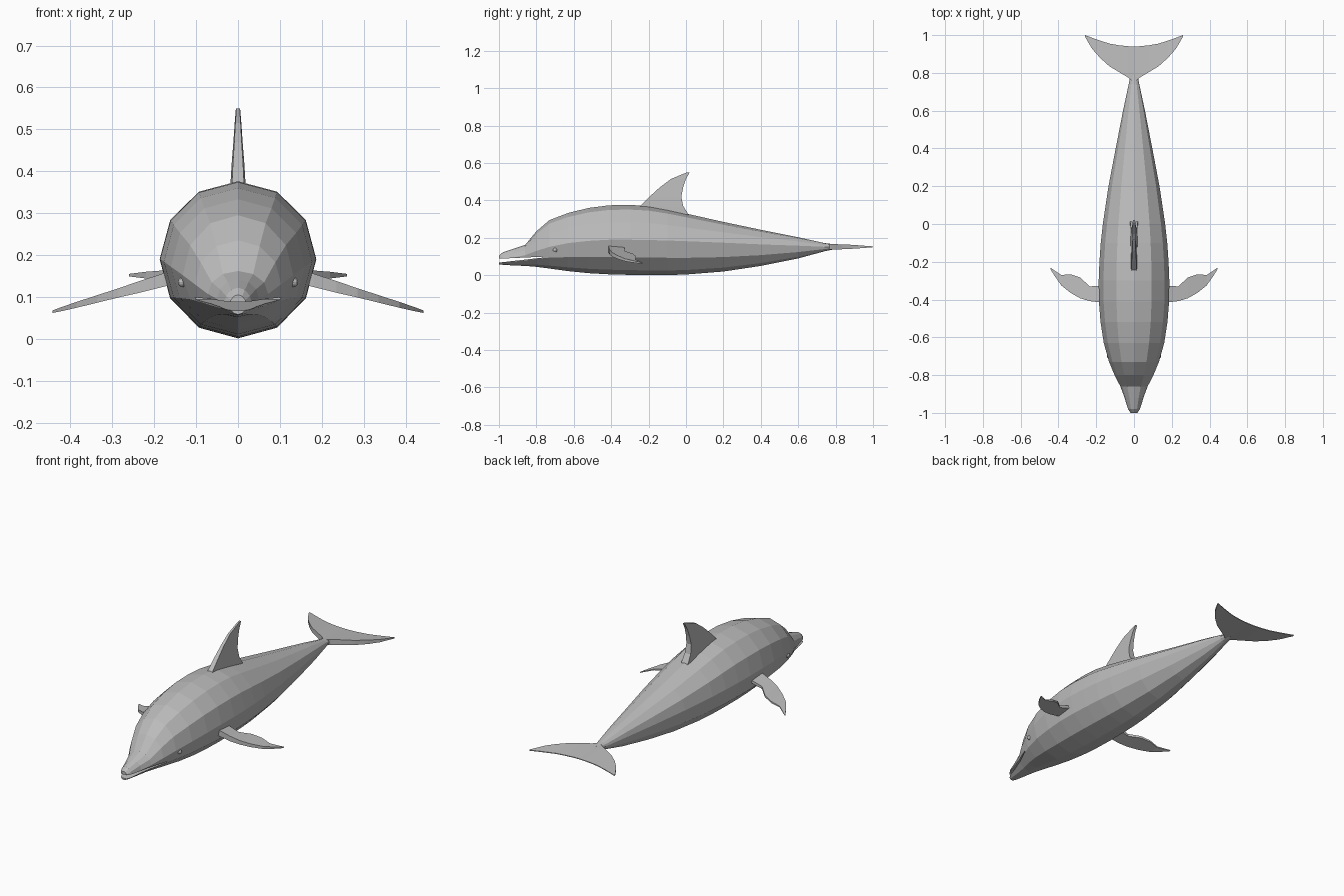
import bpy, bmesh, math
from mathutils import Vector

grey = bpy.data.materials.new("dolphin grey")
grey.diffuse_color = (0.5, 0.5, 0.5, 1)


def add_object(name, bm):
    bmesh.ops.recalc_face_normals(bm, faces=bm.faces)
    mesh = bpy.data.meshes.new(name)
    bm.to_mesh(mesh)
    bm.free()
    mesh.materials.append(grey)
    ob = bpy.data.objects.new(name, mesh)
    bpy.context.collection.objects.link(ob)
    return ob


def loft(name, rings):
    """Skin a closed solid through rings with equal point counts."""
    bm = bmesh.new()
    rows = [[bm.verts.new(p) for p in ring] for ring in rings]
    n = len(rows[0])
    for a, b in zip(rows, rows[1:]):
        for i in range(n):
            j = (i + 1) % n
            bm.faces.new((a[i], a[j], b[j], b[i]))
    bm.faces.new(rows[0])
    bm.faces.new(rows[-1])
    return add_object(name, bm)


# Body stations: y, half width, bottom, widest height, top
stations = [
    (-1.00, 0.020, 0.058, 0.080, 0.105), (-0.98, 0.033, 0.056, 0.083, 0.122),
    (-0.92, 0.050, 0.052, 0.095, 0.142), (-0.86, 0.072, 0.050, 0.107, 0.162),
    (-0.80, 0.103, 0.045, 0.130, 0.235), (-0.73, 0.132, 0.036, 0.152, 0.295),
    (-0.63, 0.160, 0.022, 0.172, 0.333), (-0.52, 0.177, 0.011, 0.184, 0.360),
    (-0.41, 0.186, 0.005, 0.190, 0.374), (-0.30, 0.187, 0.002, 0.190, 0.376),
    (-0.20, 0.183, 0.001, 0.188, 0.370), (-0.10, 0.176, 0.001, 0.186, 0.352),
    (0.00, 0.165, 0.004, 0.182, 0.330), (0.20, 0.135, 0.020, 0.174, 0.285),
    (0.40, 0.097, 0.050, 0.165, 0.243), (0.60, 0.058, 0.090, 0.158, 0.203),
    (0.74, 0.028, 0.128, 0.152, 0.172), (0.79, 0.018, 0.138, 0.152, 0.166),
]


def body_ring(y, w, low, mid, top):
    ring = []
    for k in range(12):
        a = k * math.pi / 6
        c = math.cos(a)
        z = mid + c * ((top - mid) if c > 0 else (mid - low))
        ring.append((w * math.sin(a), y, z))
    return ring


body = loft("body", [body_ring(*s) for s in stations])

# Open mouth, cut as a thin wedge
wedge = [(-1.05, 0.086), (-0.77, 0.099), (-0.77, 0.094), (-1.05, 0.062)]
cutter = loft("mouth_cutter", [[(x, y, z) for y, z in wedge] for x in (-0.3, 0.3)])
cutter.hide_render = True
mod = body.modifiers.new("mouth", 'BOOLEAN')
mod.operation = 'DIFFERENCE'
mod.solver = 'EXACT'
mod.object = cutter
bpy.context.view_layer.objects.active = body
bpy.ops.object.modifier_apply(modifier=mod.name)
bpy.data.objects.remove(cutter)

# Dorsal fin: z, front y, back y, half thickness
dorsal = [
    (0.30, -0.27, 0.020, 0.021), (0.33, -0.265, 0.010, 0.020),
    (0.37, -0.245, -0.015, 0.018), (0.42, -0.195, -0.025, 0.015),
    (0.47, -0.140, -0.015, 0.011), (0.515, -0.080, 0.000, 0.008),
    (0.55, 0.005, 0.020, 0.005),
]
loft("dorsal_fin", [[(-t * 0.8, f, z), (t * 0.8, f, z), (t, b, z), (-t, b, z)]
                    for z, f, b, t in dorsal])

# Flippers: x, front y, back y, half thickness; sloping down outwards
flipper = [
    (0.13, -0.415, -0.325, 0.018), (0.18, -0.415, -0.328, 0.016),
    (0.235, -0.408, -0.330, 0.014), (0.285, -0.393, -0.283, 0.011),
    (0.335, -0.365, -0.266, 0.009), (0.385, -0.325, -0.270, 0.007),
    (0.42, -0.275, -0.247, 0.005), (0.443, -0.238, -0.230, 0.003),
]
# Tail flukes: same columns, lying level
fluke = [
    (0.00, 0.75, 0.940, 0.016), (0.03, 0.775, 0.941, 0.015),
    (0.08, 0.805, 0.946, 0.014), (0.13, 0.835, 0.955, 0.013),
    (0.18, 0.880, 0.971, 0.011), (0.22, 0.925, 0.985, 0.008),
    (0.26, 0.992, 1.000, 0.003),
]
for side, s in (("right", 1), ("left", -1)):
    rings = []
    for x, f, b, t in flipper:
        z = 0.141 - 0.285 * (x - 0.175)
        rings.append([(s * x, f, z - t), (s * x, f, z + t),
                      (s * x, b, z + t * 0.5), (s * x, b, z - t * 0.5)])
    loft(side + "_flipper", rings)
    loft(side + "_fluke", [[(s * x, f, 0.152 - t), (s * x, f, 0.152 + t),
                            (s * x, b, 0.154), (s * x, b, 0.150)]
                           for x, f, b, t in fluke])
    # Small bead eyes
    bm = bmesh.new()
    bmesh.ops.create_uvsphere(bm, u_segments=10, v_segments=6, radius=0.012)
    bmesh.ops.translate(bm, verts=bm.verts, vec=Vector((s * 0.132, -0.70, 0.135)))
    add_object(side + "_eye", bm)
